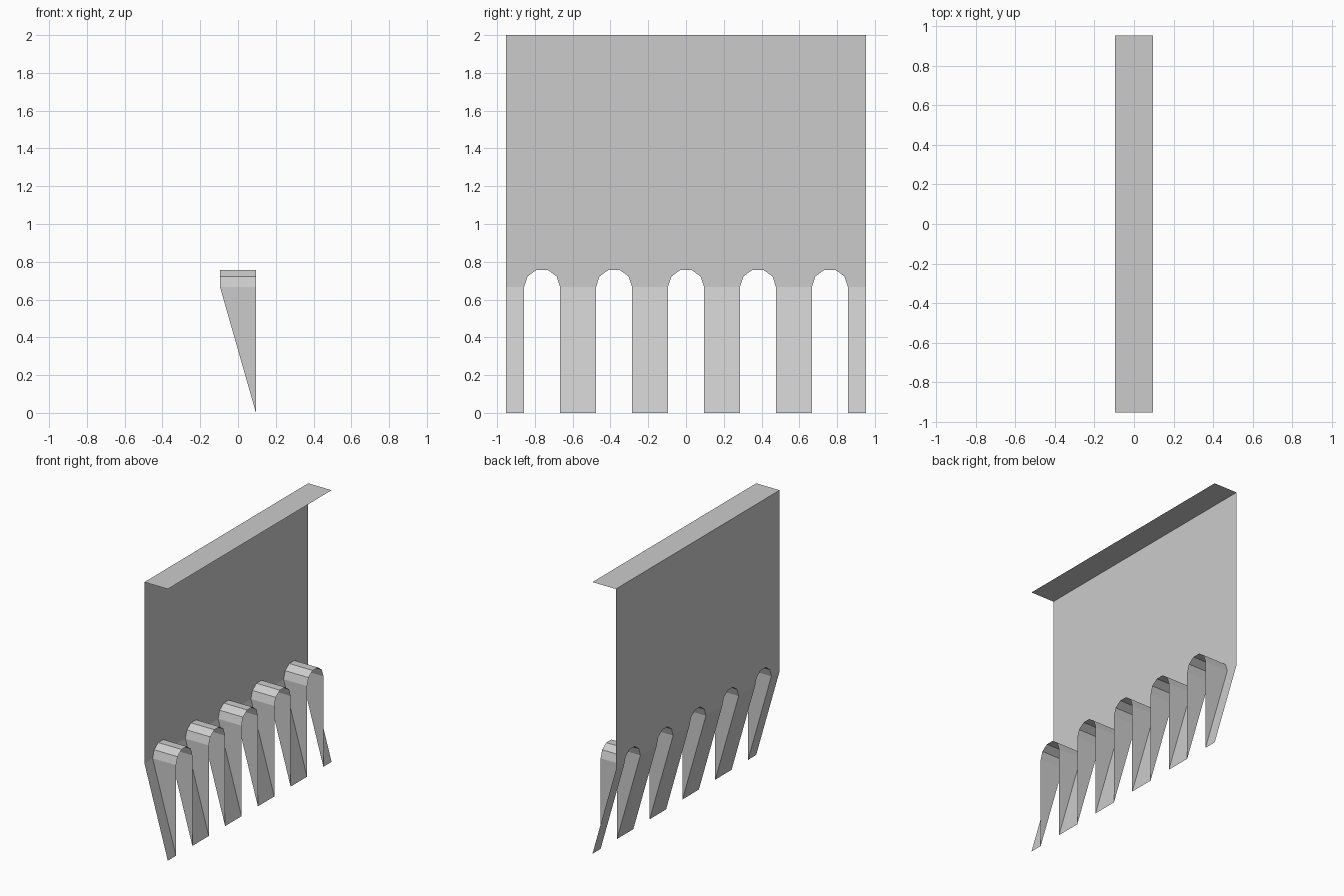
import bpy, bmesh, math
from mathutils import Vector

cube = bpy.data.objects.get("Cube")
if cube:
    bpy.data.objects.remove(cube, do_unlink=True)

U = 2 / 10.5              # module: one slot or prong width
R = U / 2                 # arch radius and half depth
SPRING = 3.5 * U          # height where arches and prongs begin
TOP = 2.0
HALF = 5 * U              # half length along y
SLOTS = [U * 2 * i for i in range(-2, 3)]

grey = bpy.data.materials.new("plain_grey")
grey.use_nodes = True
colour = (0.6, 0.6, 0.6, 1)
grey.diffuse_color = colour
grey.node_tree.nodes["Principled BSDF"].inputs["Base Color"].default_value = colour


def sheet(name, polygons, facing=None):
    """Thin surface from polygons, each turned towards the facing direction."""
    bm = bmesh.new()
    for points in polygons:
        bm.faces.new([bm.verts.new(p) for p in points])
    bmesh.ops.remove_doubles(bm, verts=bm.verts, dist=1e-5)
    bm.normal_update()
    if facing:
        for f in bm.faces:
            if f.normal.dot(Vector(facing)) < 0:
                f.normal_flip()
    mesh = bpy.data.meshes.new(name)
    bm.to_mesh(mesh)
    bm.free()
    mesh.materials.append(grey)
    obj = bpy.data.objects.new(name, mesh)
    bpy.context.collection.objects.link(obj)
    return obj


def arch(y):
    """Five-sided half circle over a slot, from low y to high y."""
    angles = [math.pi * (1 - i / 5) for i in range(6)]
    return [(y + R * math.cos(a), SPRING + R * math.sin(a)) for a in angles]


# Upright wall with scalloped lower edge
edge = [(-HALF, SPRING)] + [p for y in SLOTS for p in arch(y)] + [(HALF, SPRING)]
outline = edge + [(HALF, TOP), (-HALF, TOP)]
sheet("wall", [[(-R, y, z) for y, z in outline]], (-1, 0, 0))

# Flat top ledge
sheet("top_ledge", [[(-R, -HALF, TOP), (R, -HALF, TOP),
                     (R, HALF, TOP), (-R, HALF, TOP)]], (0, 0, 1))

# Sloping prongs between the slots, half width at both ends
bounds = [-HALF] + [y + s * R for y in SLOTS for s in (-1, 1)] + [HALF]
sheet("prongs", [[(-R, a, SPRING), (R, a, 0), (R, b, 0), (-R, b, SPRING)]
                 for a, b in zip(bounds[::2], bounds[1::2])], (-1, 0, -1))

# Slot linings: triangular cheeks and a faceted arch
for n, y in enumerate(SLOTS, 1):
    pts = arch(y)
    vault = [[(-R, *p), (R, *p), (R, *q), (-R, *q)] for p, q in zip(pts, pts[1:])]
    low = [(-R, y - R, SPRING), (R, y - R, 0), (R, y - R, SPRING)]
    high = [(x, y + R, z) for x, _, z in reversed(low)]
    sheet(f"slot_lining_{n}", vault + [low, high])
